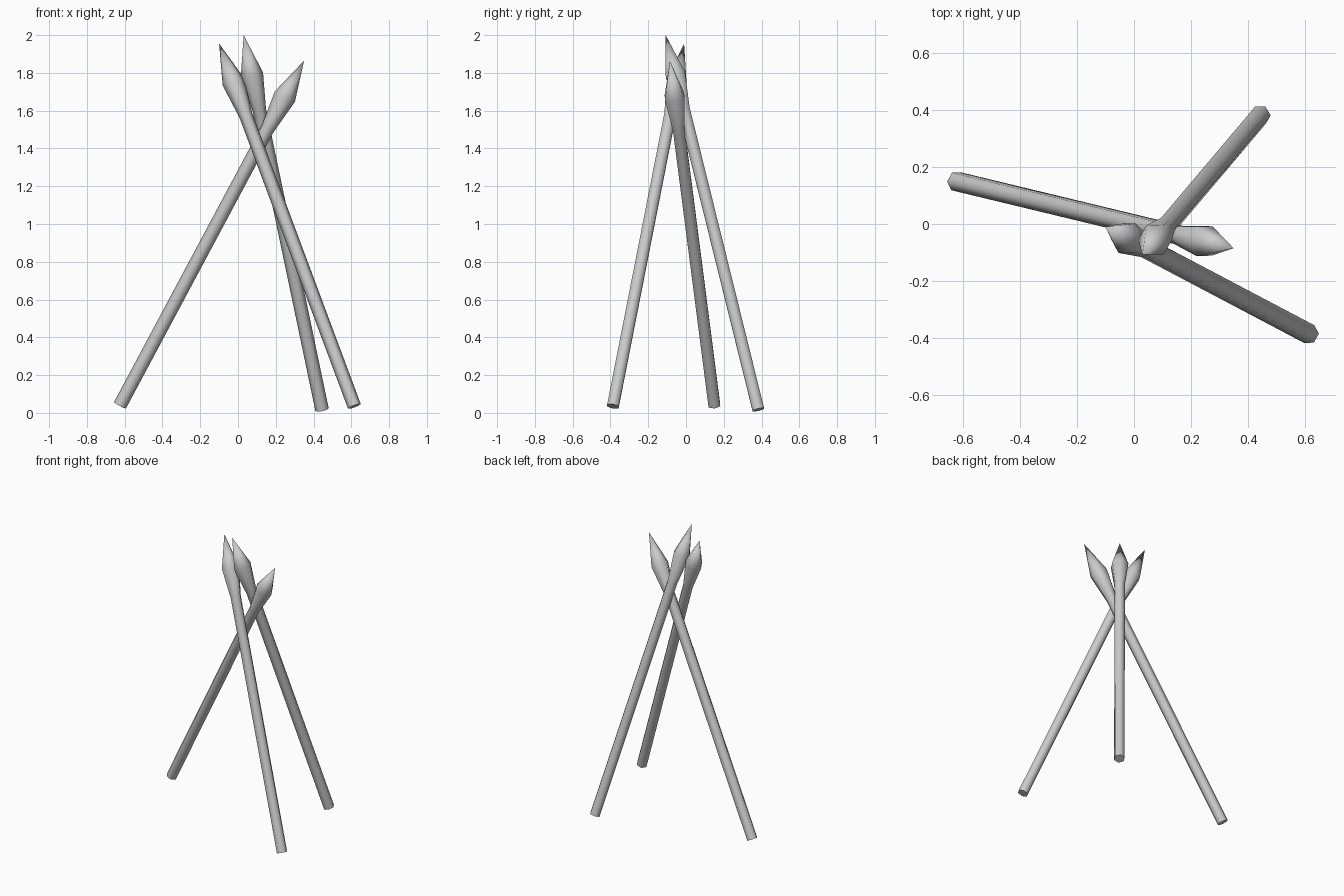
import bpy, bmesh, math
from mathutils import Vector

if "Cube" in bpy.data.objects:
    bpy.data.objects.remove(bpy.data.objects["Cube"])

SIDES = 6
# (distance from butt, radius) along a spear
PROFILE = [(0.0, 0.036), (1.67, 0.036), (1.865, 0.06)]


def spear(name, butt, tip, phase):
    butt, tip = Vector(butt), Vector(tip)
    axis = tip - butt
    bm = bmesh.new()
    rings = []
    for d, r in PROFILE:
        rings.append([bm.verts.new((r * math.cos(phase + math.tau * i / SIDES),
                                    r * math.sin(phase + math.tau * i / SIDES), d))
                      for i in range(SIDES)])
    point = bm.verts.new((0, 0, axis.length))
    bm.faces.new(rings[0][::-1])
    # shaft and flare of the head
    for a, b in zip(rings, rings[1:]):
        for i in range(SIDES):
            j = (i + 1) % SIDES
            bm.faces.new((a[i], a[j], b[j], b[i]))
    # pointed end
    for i in range(SIDES):
        bm.faces.new((rings[-1][i], rings[-1][(i + 1) % SIDES], point))
    mesh = bpy.data.meshes.new(name)
    bm.to_mesh(mesh)
    bm.free()
    ob = bpy.data.objects.new(name, mesh)
    bpy.context.collection.objects.link(ob)
    ob.rotation_mode = 'QUATERNION'
    ob.rotation_quaternion = Vector((0, 0, 1)).rotation_difference(axis)
    ob.location = butt
    bpy.ops.object.select_all(action='DESELECT')
    ob.select_set(True)
    bpy.context.view_layer.objects.active = ob
    bpy.ops.object.shade_smooth_by_angle(angle=math.radians(65))


# three spears leaning together
spear("left_spear", (-0.625, 0.15, 0.04), (0.35, -0.085, 1.865), 0.0)
spear("front_right_spear", (0.616, -0.387, 0.035), (-0.10, -0.01, 1.955), 0.0)
spear("back_right_spear", (0.445, 0.383, 0.017), (0.03, -0.108, 2.0), 0.0)
